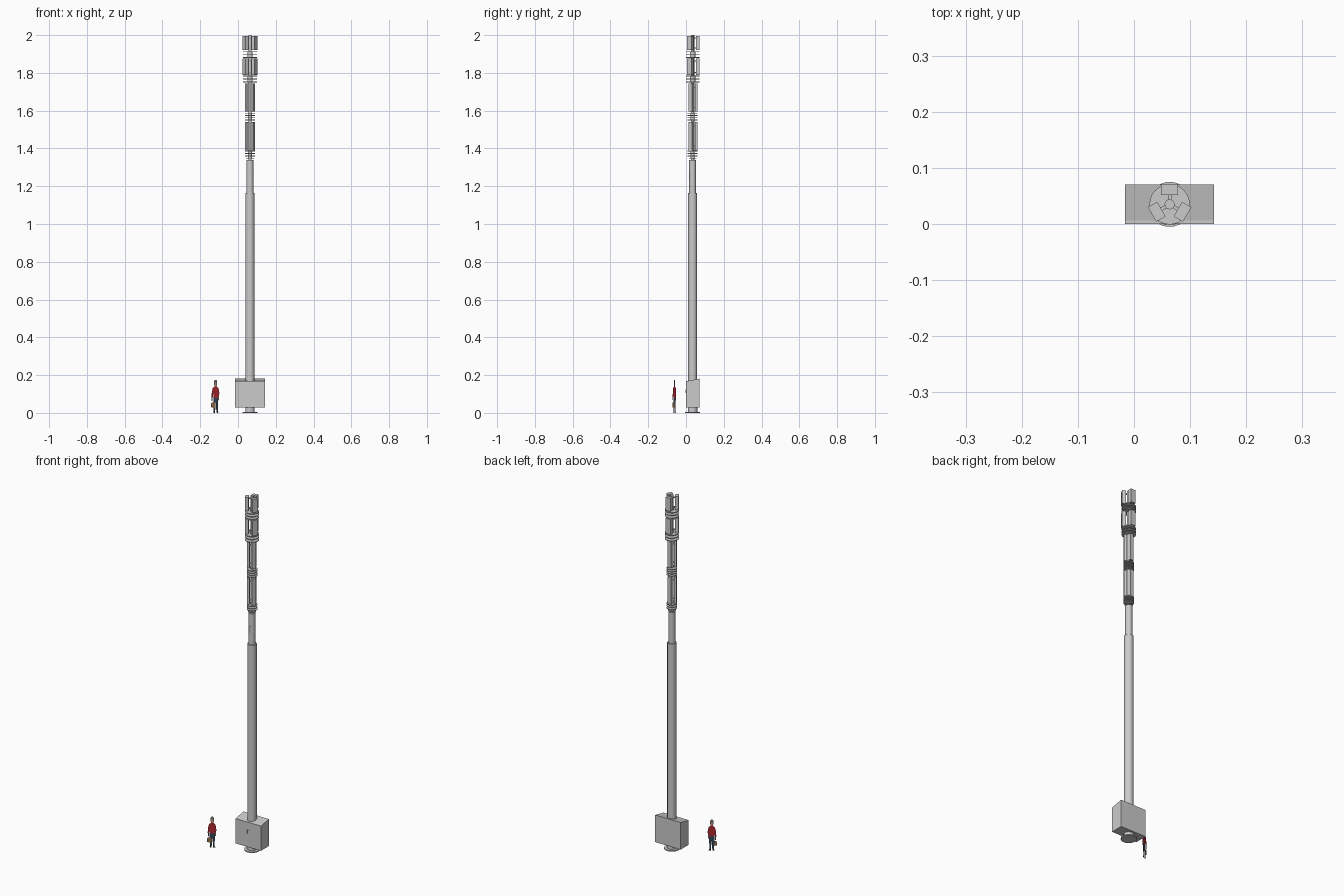
import bpy, bmesh, math
from mathutils import Matrix, Vector

if "Cube" in bpy.data.objects:
    bpy.data.objects.remove(bpy.data.objects["Cube"])

CX, CY = 0.0635, 0.035   # mast axis


def finish(name, bm, mat=None, smooth=False):
    me = bpy.data.meshes.new(name)
    bm.to_mesh(me)
    bm.free()
    ob = bpy.data.objects.new(name, me)
    bpy.context.collection.objects.link(ob)
    if mat:
        me.materials.append(mat)
    if smooth:
        bpy.ops.object.select_all(action='DESELECT')
        ob.select_set(True)
        bpy.context.view_layer.objects.active = ob
        bpy.ops.object.shade_smooth_by_angle(angle=math.radians(35))
    return ob


def add_tube(bm, r, z0, z1, x=CX, y=CY, seg=24):
    bmesh.ops.create_cone(bm, cap_ends=True, segments=seg, radius1=r, radius2=r, depth=z1 - z0,
                          matrix=Matrix.Translation((x, y, (z0 + z1) / 2)))


def tube(name, r, z0, z1, seg=24):
    bm = bmesh.new()
    add_tube(bm, r, z0, z1, seg=seg)
    return finish(name, bm, smooth=True)


def add_box(bm, size, matrix):
    bmesh.ops.create_cube(bm, size=1, matrix=matrix @ Matrix.Diagonal((*size, 1)))


# pole sections, base flange and central mast
tube("base_flange", 0.04, 0, 0.006, 32)
tube("base_stub", 0.025, 0.006, 0.035)
tube("lower_pole", 0.024, 0.03, 1.165)
tube("upper_pole", 0.018, 1.165, 1.34)
tube("inner_mast", 0.009, 1.34, 2.0, 16)

# cabinet with sloping roof
bm = bmesh.new()
profile = [(0, 0.028), (0.0705, 0.028), (0.0705, 0.181), (0.006, 0.168), (0, 0.168)]
f = bm.faces.new([bm.verts.new((-0.016, y, z)) for y, z in profile])
ext = bmesh.ops.extrude_face_region(bm, geom=[f])
bmesh.ops.translate(bm, vec=(0.159, 0, 0), verts=[v for v in ext["geom"] if isinstance(v, bmesh.types.BMVert)])
bmesh.ops.recalc_face_normals(bm, faces=bm.faces)
finish("cabinet", bm)

# door handles and pole access slots
bm = bmesh.new()
for s in (-1, 1):
    add_box(bm, (0.004, 0.002, 0.02), Matrix.Translation((CX + s * 0.007, -0.001, 0.115)))
finish("cabinet_handles", bm)
bm = bmesh.new()
for s in (-1, 1):
    add_box(bm, (0.003, 0.003, 0.04), Matrix.Translation((CX + s * 0.004, CY - 0.0175, 1.25)))
finish("access_slots", bm)

# antenna tiers: z range, outer distance, width, depth
tiers = [(1.39, 1.54, 0.025, 0.022, 0.013), (1.595, 1.745, 0.025, 0.022, 0.013),
         (1.79, 1.875, 0.036, 0.030, 0.019), (1.92, 1.995, 0.036, 0.030, 0.019)]
for i, (z0, z1, out, w, d) in enumerate(tiers):
    bm = bmesh.new()
    for k in range(3):
        turn = Matrix.Translation((CX, CY, (z0 + z1) / 2)) @ Matrix.Rotation(math.radians(120 * k), 4, 'Z')
        add_box(bm, (w, d, z1 - z0), turn @ Matrix.Translation((0, out - d / 2, 0)))
        # bracket tying the panel to the mast
        for s in (-1, 1):
            add_box(bm, (0.006, out - d, 0.006),
                    turn @ Matrix.Translation((0, (out - d) / 2, s * (z1 - z0) * 0.35)))
    finish(f"antenna_panels_{i + 1}", bm)

# stacked mounting discs between tiers
for i, (z0, z1, r) in enumerate([(1.348, 1.386, 0.027), (1.55, 1.586, 0.027),
                                 (1.752, 1.784, 0.036), (1.881, 1.912, 0.036)]):
    bm = bmesh.new()
    n = 4 if r < 0.03 else 3
    for k in range(n):
        z = z0 + (z1 - z0) * k / (n - 1)
        add_tube(bm, r * (0.75 if i == 0 and k == 0 else 1), z - 0.002, z + 0.002)
    add_tube(bm, r * 0.4, z0, z1, seg=16)
    finish(f"mount_discs_{i + 1}", bm, smooth=True)


# flat cut-out worker, turned about the vertical
def material(name, col):
    m = bpy.data.materials.new(name)
    m.diffuse_color = (*col, 1)
    m.use_nodes = True
    m.node_tree.nodes["Principled BSDF"].inputs["Base Color"].default_value = m.diffuse_color
    return m


red, navy = material("red", (0.42, 0.02, 0.03)), material("navy", (0.03, 0.06, 0.1))
tan, skin = material("tan", (0.3, 0.16, 0.07)), material("skin", (0.45, 0.28, 0.2))
dark, grey = material("dark", (0.03, 0.025, 0.02)), material("hair", (0.2, 0.18, 0.17))
AXIS = Vector((0.91, 0.41, 0))
NORMAL = Vector((0.41, -0.91, 0))
ORIGIN = Vector((-0.119, -0.061, 0))


def cutout(name, pts, mat, lift=0):
    bm = bmesh.new()
    bm.faces.new([bm.verts.new(ORIGIN + AXIS * u + NORMAL * lift + Vector((0, 0, z))) for u, z in pts])
    finish(name, bm, mat)


cutout("worker_trousers", [(-0.013, 0.08), (-0.013, 0.045), (-0.011, 0.01), (-0.002, 0.01), (0.001, 0.058),
                           (0.005, 0.01), (0.013, 0.01), (0.014, 0.05), (0.014, 0.08)], navy)
cutout("worker_boot_left", [(-0.011, 0.01), (-0.014, 0.001), (-0.002, 0), (-0.002, 0.01)], dark)
cutout("worker_boot_right", [(0.005, 0.01), (0.004, 0.001), (0.017, 0), (0.013, 0.01)], dark)
cutout("worker_shirt", [(-0.013, 0.08), (0.014, 0.08), (0.014, 0.09), (0.021, 0.085), (0.022, 0.105),
                        (0.018, 0.13), (0.006, 0.14), (-0.005, 0.14), (-0.017, 0.13),
                        (-0.022, 0.105), (-0.023, 0.085), (-0.016, 0.085), (-0.013, 0.1)], red)
cutout("worker_hand_left", [(-0.023, 0.085), (-0.022, 0.062), (-0.017, 0.062), (-0.016, 0.085)], skin)
cutout("worker_hand_right", [(0.014, 0.09), (0.016, 0.066), (0.02, 0.066), (0.021, 0.085)], skin)
cutout("worker_head", [(-0.005, 0.14), (0.006, 0.14), (0.009, 0.15), (0.009, 0.16), (-0.008, 0.16),
                       (-0.008, 0.15)], skin)
cutout("worker_hair", [(-0.009, 0.16), (0.01, 0.16), (0.008, 0.17), (0.003, 0.175), (-0.003, 0.175),
                       (-0.007, 0.17)], grey)
cutout("tool_bag", [(-0.026, 0.03), (-0.001, 0.026), (0.001, 0.05), (-0.01, 0.056), (-0.025, 0.056)], tan, 0.0008)
